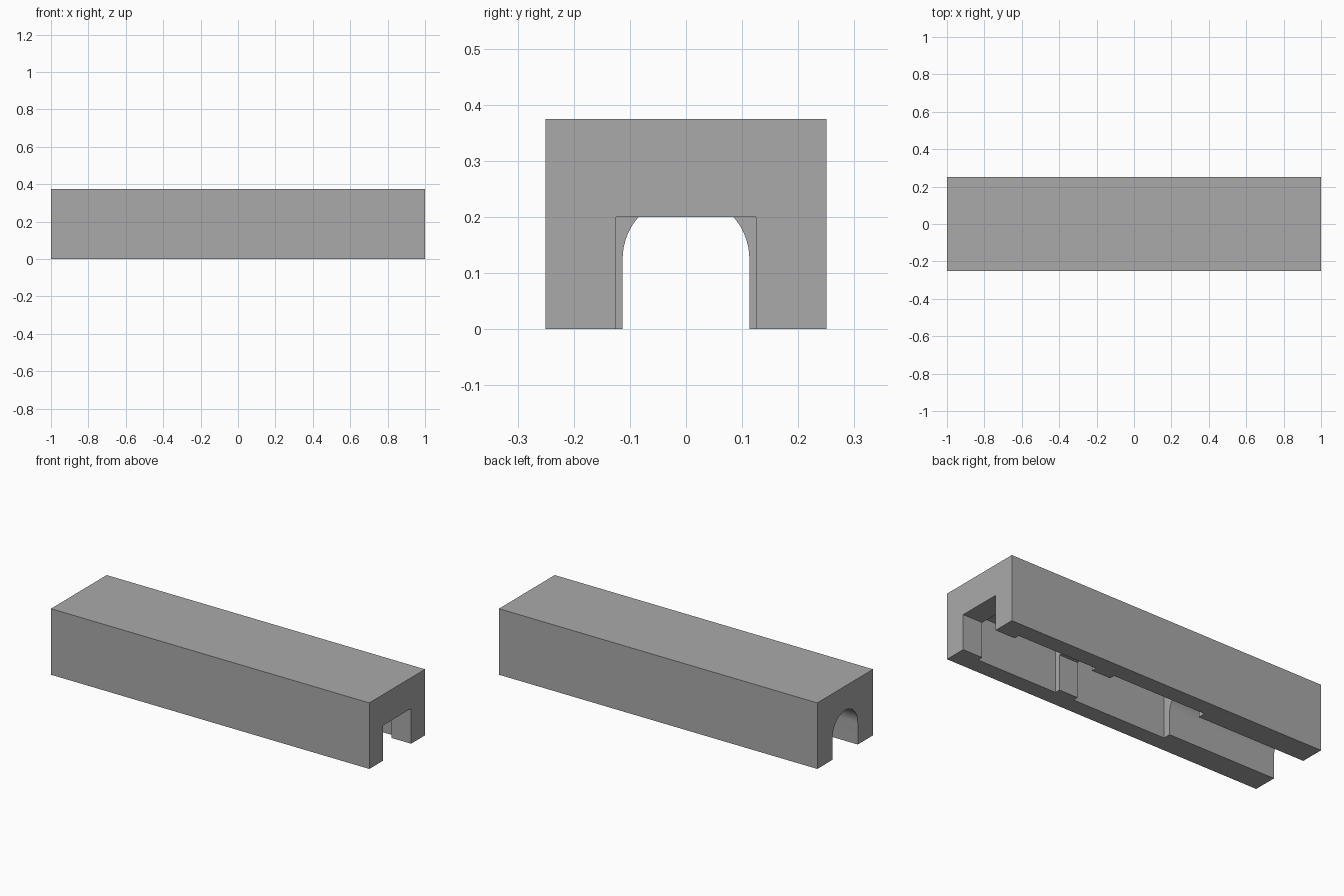
import bpy
import bmesh
from math import pi, sin, cos, radians

old = bpy.data.objects.get("Cube")
if old:
    bpy.data.objects.remove(old, do_unlink=True)

# One plain grey for the whole part
grey = bpy.data.materials.new("plain_grey")
grey.use_nodes = True
colour = (0.4, 0.4, 0.4, 1)
grey.diffuse_color = colour
grey.node_tree.nodes["Principled BSDF"].inputs["Base Color"].default_value = colour


def prism(name, profile, x0, x1):
    """Extrude a (y, z) profile along x."""
    bm = bmesh.new()
    face = bm.faces.new([bm.verts.new((x0, y, z)) for y, z in profile])
    ext = bmesh.ops.extrude_face_region(bm, geom=[face])
    verts = [g for g in ext["geom"] if isinstance(g, bmesh.types.BMVert)]
    bmesh.ops.translate(bm, verts=verts, vec=(x1 - x0, 0, 0))
    bmesh.ops.recalc_face_normals(bm, faces=bm.faces)
    mesh = bpy.data.meshes.new(name)
    bm.to_mesh(mesh)
    bm.free()
    mesh.materials.append(grey)
    obj = bpy.data.objects.new(name, mesh)
    bpy.context.collection.objects.link(obj)
    return obj


def rect(half, low, high):
    return [(-half, low), (half, low), (half, high), (-half, high)]


FLOOR = -0.1  # cutters reach below the open underside
RADIUS, SPRING, STEPS = 0.113, 0.125, 32
arch = [(-RADIUS, FLOOR), (RADIUS, FLOOR)]
arch += [(RADIUS * cos(pi * i / STEPS), SPRING + RADIUS * sin(pi * i / STEPS))
         for i in range(STEPS + 1)]

# Outer block
body = prism("channel_block", rect(0.25, 0, 0.375), -1, 1)

# Square channel, two wider pockets, and the arched tunnel
cutters = [
    prism("square_channel_cutter", rect(0.125, FLOOR, 0.2), -0.2, 1.1),
    prism("short_pocket_cutter", rect(0.156, FLOOR, 0.25), 0.377, 0.877),
    prism("long_pocket_cutter", rect(0.156, FLOOR, 0.25), -0.325, 0.26),
    prism("arch_tunnel_cutter", arch, -1.1, -0.1),
]
bpy.context.view_layer.objects.active = body
for cutter in cutters:
    cutter.hide_render = True
    mod = body.modifiers.new(cutter.name, "BOOLEAN")
    mod.operation = "DIFFERENCE"
    mod.solver = "EXACT"
    mod.object = cutter
    bpy.ops.object.modifier_apply(modifier=mod.name)
for cutter in cutters:
    bpy.data.objects.remove(cutter, do_unlink=True)

# Smooth the arch, keep the corners crisp
bpy.ops.object.select_all(action="DESELECT")
body.select_set(True)
bpy.ops.object.shade_smooth_by_angle(angle=radians(30))
